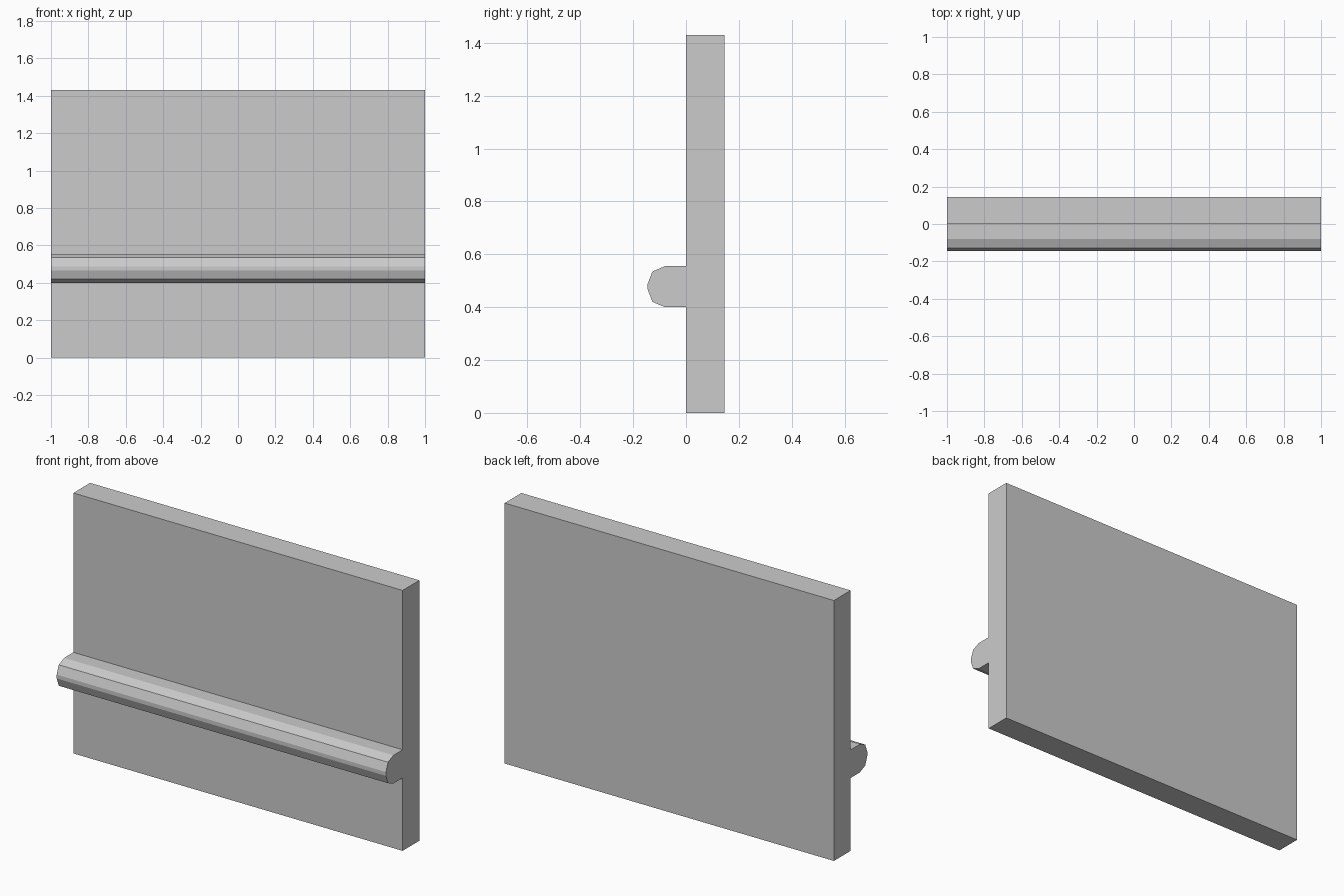
import bpy, bmesh

if "Cube" in bpy.data.objects:
    bpy.data.objects.remove(bpy.data.objects["Cube"])


def extrude_profile(name, profile, x0=-1.0, x1=1.0):
    """Extrude a closed (y, z) profile along x into a solid."""
    bm = bmesh.new()
    face = bm.faces.new([bm.verts.new((x0, y, z)) for y, z in profile])
    out = bmesh.ops.extrude_face_region(bm, geom=[face])
    moved = [g for g in out["geom"] if isinstance(g, bmesh.types.BMVert)]
    bmesh.ops.translate(bm, verts=moved, vec=(x1 - x0, 0, 0))
    bmesh.ops.recalc_face_normals(bm, faces=bm.faces)
    mesh = bpy.data.meshes.new(name)
    bm.to_mesh(mesh)
    bm.free()
    obj = bpy.data.objects.new(name, mesh)
    bpy.context.collection.objects.link(obj)
    return obj


# Flat wall panel
extrude_profile("wall_panel", [(0, 0), (0.145, 0), (0.145, 1.43), (0, 1.43)])

# Rounded rail along the front of the panel
extrude_profile("rail", [
    (0, 0.40), (-0.08, 0.40), (-0.127, 0.42), (-0.145, 0.467),
    (-0.145, 0.488), (-0.127, 0.535), (-0.08, 0.555), (0, 0.555),
])
